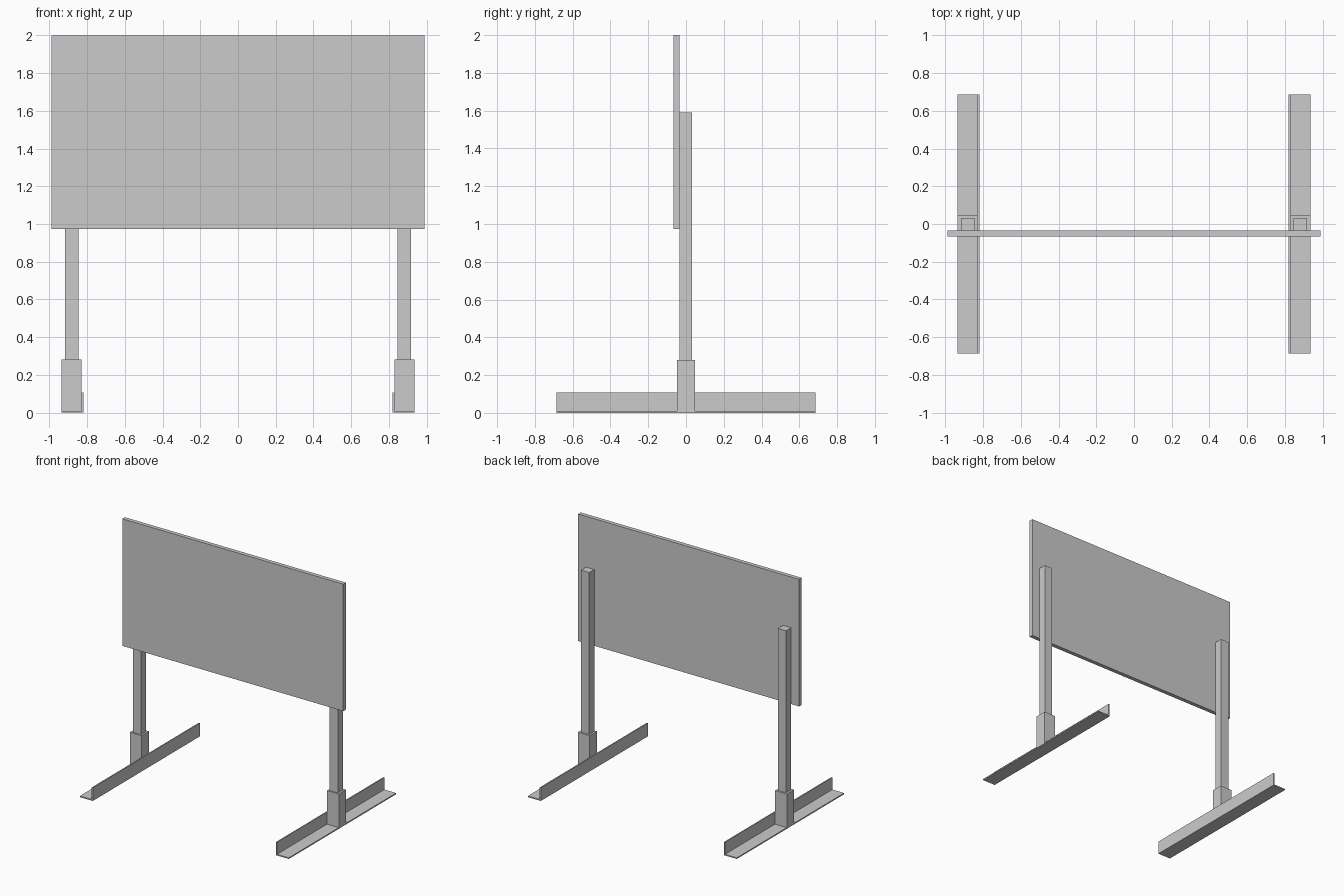
import bpy
import bmesh

if "Cube" in bpy.data.objects:
    bpy.data.objects.remove(bpy.data.objects["Cube"])


def prism(name, profile, y0, y1):
    """Extrude a closed (x, z) profile along y."""
    bm = bmesh.new()
    face = bm.faces.new([bm.verts.new((x, y0, z)) for x, z in profile])
    ext = bmesh.ops.extrude_face_region(bm, geom=[face])
    verts = [g for g in ext["geom"] if isinstance(g, bmesh.types.BMVert)]
    bmesh.ops.translate(bm, verts=verts, vec=(0, y1 - y0, 0))
    bmesh.ops.recalc_face_normals(bm, faces=bm.faces)
    mesh = bpy.data.meshes.new(name)
    bm.to_mesh(mesh)
    bm.free()
    obj = bpy.data.objects.new(name, mesh)
    bpy.context.collection.objects.link(obj)
    return obj


def box(name, x0, x1, y0, y1, z0, z1):
    return prism(name, [(x0, z0), (x1, z0), (x1, z1), (x0, z1)], y0, y1)


T = 0.010                      # steel angle thickness
X_IN, X_OUT = 0.819, 0.934     # inner and outer edge of each foot

# Display board on the front of the posts
box("board", -0.988, 0.988, -0.067, -0.034, 0.973, 2.0)

# L-section foot: flat flange on the floor, upright flange on the inner side
angle = [(X_IN, 0), (X_OUT, 0), (X_OUT, T), (X_IN + T, T),
         (X_IN + T, 0.107), (X_IN, 0.107)]
parts = [
    prism("foot", angle, -0.685, 0.685),
    # Socket standing on the foot
    box("post_socket", X_IN + T, X_OUT, -0.047, 0.047, T, 0.281),
    # Square post
    box("post", 0.844, 0.917, -0.034, 0.031, T, 1.59),
]

# Both sides are mirror images
for part in parts:
    part.modifiers.new("Mirror", "MIRROR").use_axis[0] = True
